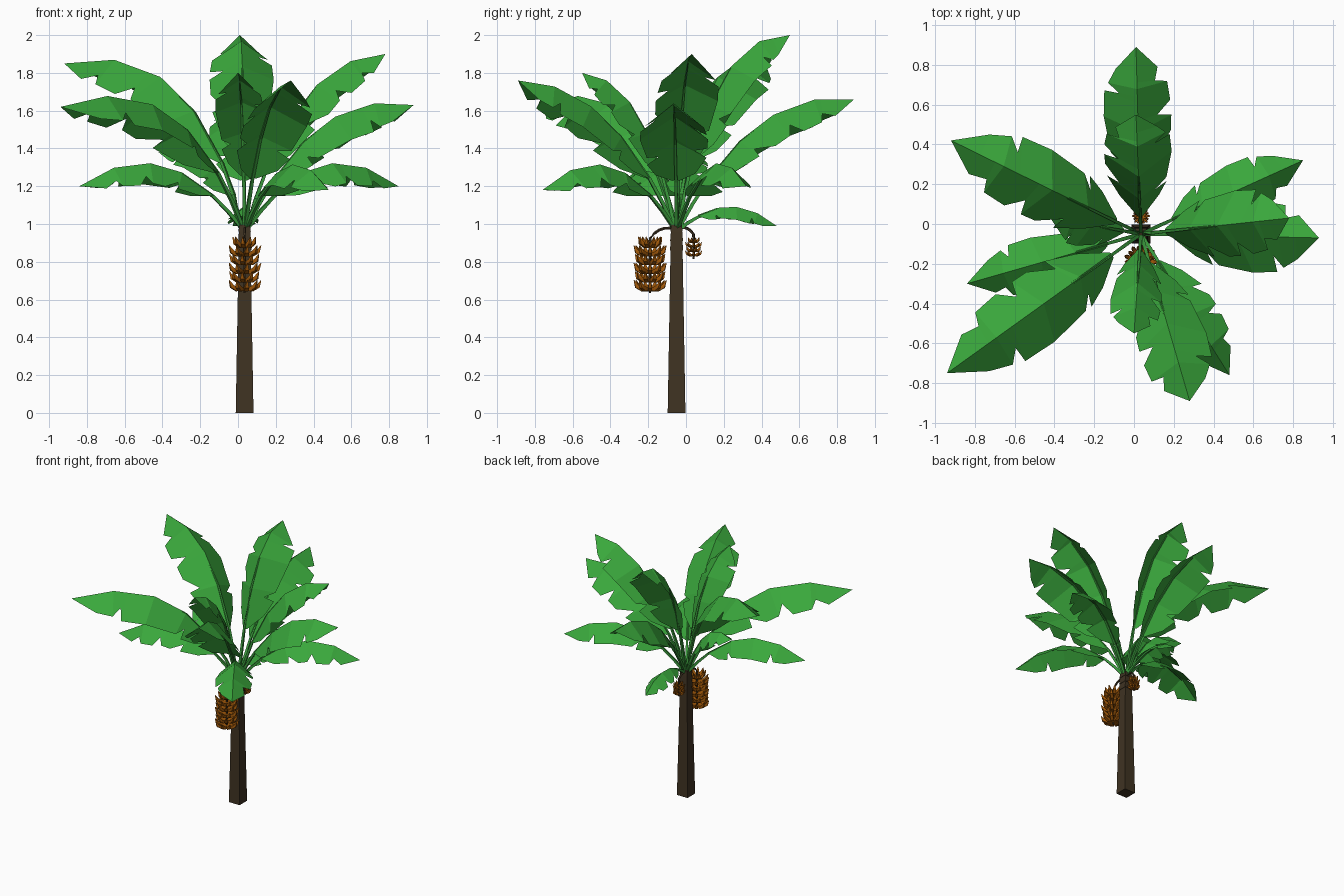
import bpy, math
from mathutils import Vector

if "Cube" in bpy.data.objects:
    bpy.data.objects.remove(bpy.data.objects["Cube"])


def material(name, rgb):
    m = bpy.data.materials.new(name)
    m.diffuse_color = (*rgb, 1)
    m.use_nodes = True
    m.node_tree.nodes["Principled BSDF"].inputs["Base Color"].default_value = m.diffuse_color
    return m


BARK = material("bark", (0.050, 0.033, 0.016))
LEAF = material("leaf_green", (0.042, 0.39, 0.045))
STEM = material("stem_green", (0.042, 0.32, 0.045))
FRUIT = material("fruit_orange", (0.36, 0.10, 0.003))


def make(name, verts, faces, mat):
    me = bpy.data.meshes.new(name)
    me.from_pydata([tuple(v) for v in verts], [], faces)
    me.materials.append(mat)
    ob = bpy.data.objects.new(name, me)
    bpy.context.collection.objects.link(ob)
    return ob


def tube(verts, faces, path, radii, sides=4, turn=math.pi / 4):
    """Append a capped tube following a path."""
    base = len(verts)
    n = len(path)
    for i, p in enumerate(path):
        t = (path[min(i + 1, n - 1)] - path[max(i - 1, 0)]).normalized()
        ref = Vector((0, 1, 0)) if abs(t.z) > 0.95 else Vector((0, 0, 1))
        a = t.cross(ref).normalized()
        b = t.cross(a)
        for k in range(sides):
            ang = turn + k * math.tau / sides
            verts.append(p + radii[i] * (a * math.cos(ang) + b * math.sin(ang)))
    for i in range(n - 1):
        for k in range(sides):
            j = (k + 1) % sides
            r, s = base + i * sides, base + (i + 1) * sides
            faces.append((r + k, r + j, s + j, s + k))
    faces.append(tuple(base + k for k in reversed(range(sides))))
    faces.append(tuple(base + (n - 1) * sides + k for k in range(sides)))


def bezier(a, b, c, u):
    return a * (1 - u) ** 2 + b * (2 * u * (1 - u)) + c * u ** 2


# Trunk: square, tapered, with stepped collars at the top
TX, TY = 0.035, -0.05
v, f = [], []
rings = [(0, .047), (.86, .032), (.86, .035), (.91, .031), (.91, .034), (.96, .030), (.96, .033), (.995, .028)]
for z, h in rings:
    v += [(TX - h, TY - h, z), (TX + h, TY - h, z), (TX + h, TY + h, z), (TX - h, TY + h, z)]
for i in range(len(rings) - 1):
    for k in range(4):
        j = (k + 1) % 4
        f.append((4 * i + k, 4 * i + j, 4 * i + 4 + j, 4 * i + 4 + k))
f += [(3, 2, 1, 0), tuple(len(v) - 4 + k for k in range(4))]
make("trunk", v, f, BARK)

# Leaf outlines: (position along blade, relative width, forward sweep), with torn notches
KNOTS = [0, .24, .48, .75, 1]
EDGE_A = [(0, .1, 0), (.10, .6, 0), (.24, .96, .1), (.27, .6, 0), (.38, 1, 0), (.48, 1.02, .1), (.55, .6, 0), (.60, 1, .1), (.75, .92, .1), (.79, .55, 0), (.86, .64, .15), (1, 0, 0)]
EDGE_B = [(0, .1, 0), (.09, .6, 0), (.17, .85, .1), (.20, .5, 0), (.24, .85, 0), (.48, 1.04, .1), (.66, 1, .15), (.70, .55, 0), (.75, .88, .1), (.86, .64, .1), (1, 0, 0)]


def leaf(name, tip, cr, cz, half, start=.19, flip=False):
    """Arched folded leaf; cr = control radius fraction, cz = control height."""
    root = Vector((TX, TY, .98))
    tip = Vector(tip)
    flat = Vector((tip.x - TX, tip.y - TY, 0))
    root += flat.normalized() * .008
    ctrl = root + flat * cr + Vector((0, 0, cz))
    side = Vector((0, 0, 1)).cross(flat).normalized()
    knots = [bezier(root, ctrl, tip, start + (1 - start) * s) for s in KNOTS]

    def at(s):  # faceted midrib: straight between knots
        i = max(k for k in range(4) if KNOTS[k] <= s)
        return knots[i].lerp(knots[i + 1], (s - KNOTS[i]) / (KNOTS[i + 1] - KNOTS[i]))

    v, f = [], []
    for sgn, edge in ((1, EDGE_B if flip else EDGE_A), (-1, EDGE_A if flip else EDGE_B)):
        base = len(v)
        for s, w, sweep in edge:
            p = at(s)
            t = (at(min(s + .08, 1)) - at(max(s - .08, 0))).normalized()
            up = side.cross(t)
            if up.z < 0:
                up = -up
            w *= half
            v += [p, p + side * (sgn * w) - up * (w * .82) + t * (w * sweep)]
        for i in range(len(edge) - 1):
            q = base + 2 * i
            if i == len(edge) - 2:
                face = (q, q + 1, q + 2)
            else:
                face = (q, q + 1, q + 3, q + 2)
            f.append(face if sgn < 0 else face[::-1])
    make(name, v, f, LEAF)

    # Stem running into the underside of the midrib
    v, f = [], []
    pts = [root, bezier(root, ctrl, tip, start / 2)] + knots[:4]
    tube(v, f, [p - Vector((0, 0, .012)) for p in pts], [.013, .013, .011, .009, .006, .003])
    make(name + "_stem", v, f, STEM)


leaves = [  # tip, control radius, control height, half width
    ((.01, .55, 2.0), .28, 1.05, .165),
    ((.01, .89, 1.66), .42, .76, .165),
    ((.02, .48, .99), .52, .22, .08),
    ((.78, .03, 1.90), .35, .92, .16),
    ((.93, -.07, 1.63), .40, .76, .175),
    ((.85, .32, 1.20), .47, .55, .13),
    ((.48, -.76, 1.18), .47, .55, .13),
    ((.28, -.89, 1.76), .40, .78, .17),
    ((0, -.55, 1.80), .30, .80, .125),
    ((-.94, -.75, 1.62), .33, .90, .18),
    ((-.84, -.30, 1.20), .47, .55, .13),
    ((-.42, .03, 1.38), .40, .53, .11),
    ((-.92, .42, 1.85), .26, 1.04, .175),
]
for i, (tip, cr, cz, half) in enumerate(leaves):
    leaf(f"leaf_{i + 1}", tip, cr, cz, half, flip=i % 2 == 1)


def bunch(name, y, z0, z1, tiers, count, radius, thick):
    """Hanging fruit bunch: stalk plus tiers of upward curving fruit."""
    c = Vector((TX, y, 0))
    top = Vector((TX, y, z1 - .01))
    a, b = Vector((TX, TY, .97)), Vector((TX, y + (TY - y) * .4, 1.0))
    v, f = [], []
    path = [bezier(a, b, top, k / 5) for k in range(6)] + [c + Vector((0, 0, z0 - .005))]
    tube(v, f, path, [.008] * 6 + [.006], 5)
    make(name + "_stalk", v, f, BARK)
    v, f = [], []
    step = (z1 - z0 - .065) / (tiers - 1)
    for t in range(tiers):
        z = z0 + .015 + t * step
        r = radius * (.72 if t == tiers - 1 else (1, .92)[t % 2])
        for k in range(count):
            ang = (k + .5 * (t % 2)) * math.tau / count
            d = Vector((math.cos(ang), math.sin(ang), 0))
            prof = [(.06, .0), (.5, .0), (.82, .014), (1, .046)]
            pts = [c + d * (r * q) + Vector((0, 0, z + h * radius / .085)) for q, h in prof]
            tube(v, f, pts, [thick * .6, thick, thick * .9, thick * .15])
    make(name, v, f, FRUIT)


bunch("large_fruit_bunch", -.19, .64, .935, 6, 9, .087, .016)
bunch("small_fruit_bunch", .04, .82, .955, 4, 8, .044, .009)
